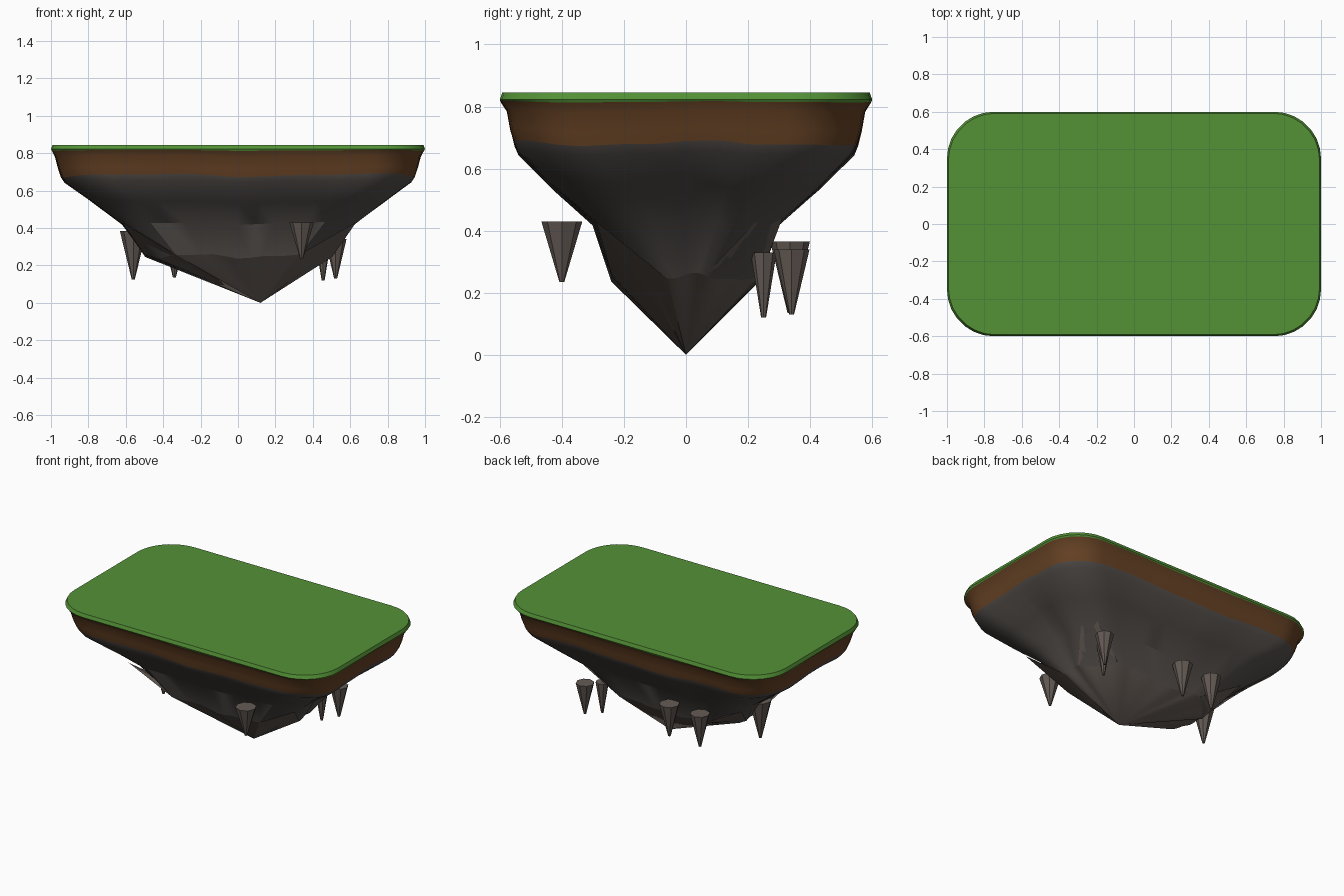
import bpy, bmesh, math
from mathutils import Vector

cube = bpy.data.objects.get("Cube")
if cube:
    bpy.data.objects.remove(cube, do_unlink=True)


def material(name, r, g, b):
    m = bpy.data.materials.new(name)
    m.use_nodes = True
    color = [(c / 255) ** 2.2 for c in (r, g, b)] + [1]
    m.diffuse_color = color
    m.node_tree.nodes["Principled BSDF"].inputs["Base Color"].default_value = color
    return m


GRASS = material("grass green", 84, 144, 57)
DIRT = material("soil brown", 102, 68, 41)
ROCK = material("dark rock", 84, 79, 76)
DEEP = material("light rock", 100, 91, 85)
APEX = Vector((0.12, 0, 0))


def finish(bm, name, mat, angle=30):
    bmesh.ops.recalc_face_normals(bm, faces=bm.faces)
    mesh = bpy.data.meshes.new(name)
    bm.to_mesh(mesh)
    bm.free()
    ob = bpy.data.objects.new(name, mesh)
    bpy.context.collection.objects.link(ob)
    mesh.materials.append(mat)
    bpy.ops.object.select_all(action="DESELECT")
    ob.select_set(True)
    bpy.context.view_layer.objects.active = ob
    bpy.ops.object.shade_smooth_by_angle(angle=math.radians(angle))


def outline(hx, hy, z, rx, ry, rough=0.0, wave=0.0, chamfer=False):
    """Rectangle with rounded or chamfered corners, evenly divided, gently wobbling."""
    corners = []
    for k, (sx, sy) in enumerate(((1, 1), (-1, 1), (-1, -1), (1, -1))):
        for i in range(8):
            a = math.pi / 2 * (k + i / 7)
            c, s = math.cos(a), math.sin(a)
            if chamfer:
                c, s = c / (abs(c) + abs(s)), s / (abs(c) + abs(s))
            corners.append((sx * (hx - rx) + rx * c, sy * (hy - ry) + ry * s, k, i))
    pts = []
    for n, (x, y, k, i) in enumerate(corners):
        pts.append((x, y))
        if i == 7:
            nx, ny = corners[(n + 1) % len(corners)][:2]
            steps = 10 if k % 2 == 0 else 6
            pts += [(x + (nx - x) * s / steps, y + (ny - y) * s / steps)
                    for s in range(1, steps)]
    ring = []
    for x, y in pts:
        a = math.atan2(y / hy, x / hx)
        f = 1 + rough * (math.sin(5 * a + z * 9) + 0.6 * math.sin(11 * a + z * 20))
        lift = wave * (math.sin(6 * a + 1) + 0.5 * math.sin(13 * a))
        ring.append(Vector((x * f, y * f, z + lift)))
    return ring


def loft(name, rings, mat, cap_top=False, tip=None):
    bm = bmesh.new()
    rows = [[bm.verts.new(p) for p in ring] for ring in rings]
    count = len(rows[0])
    for upper, lower in zip(rows, rows[1:]):
        for i in range(count):
            j = (i + 1) % count
            bm.faces.new((upper[i], upper[j], lower[j], lower[i]))
    if cap_top:
        bm.faces.new(rows[0])
    if tip:
        t = bm.verts.new(tip)
        for i in range(count):
            bm.faces.new((rows[-1][i], rows[-1][(i + 1) % count], t))
    finish(bm, name, mat)


# Outlines shared between neighbouring layers
soil_top = outline(0.995, 0.596, 0.815, 0.25, 0.25, 0, 0.002)
soil_base = outline(0.945, 0.553, 0.682, 0.24, 0.24, 0.002, 0.008)
rock_base = outline(0.50, 0.24, 0.25, 0.17, 0.18, 0.006, 0.01, chamfer=True)

# Grass slab
loft("grass_top", [outline(0.992, 0.592, 0.845, 0.25, 0.25),
                   outline(1.0, 0.6, 0.822, 0.25, 0.25), soil_top],
     GRASS, cap_top=True)

# Soil band
loft("soil_layer", [soil_top,
                    outline(0.976, 0.576, 0.785, 0.245, 0.245, 0.002, 0.004),
                    outline(0.96, 0.565, 0.725, 0.24, 0.24, 0.002, 0.004),
                    soil_base], DIRT)

# Tapering rock
loft("upper_rock", [soil_base,
                    outline(0.925, 0.54, 0.65, 0.24, 0.24, 0.004, 0.006),
                    outline(0.775, 0.43, 0.54, 0.23, 0.23, 0.008, 0.006),
                    outline(0.62, 0.30, 0.425, 0.15, 0.15, 0.008, 0.006),
                    rock_base], ROCK)

# Pointed underside
loft("rock_point", [rock_base], DEEP, tip=APEX)

# Corner spurs fanning from the point, across each chamfer, up to a peak
SPURS = (("back_left", 0, (0.71, 0.36, 0.57)), ("back_right", 17, (-0.62, 0.29, 0.43)),
         ("front_right", 30, (-0.62, -0.29, 0.43)), ("front_left", 47, (0.63, -0.29, 0.43)))
for name, start, peak in SPURS:
    bm = bmesh.new()
    a, p, l, r = [bm.verts.new(v) for v in (APEX, peak, rock_base[start], rock_base[start + 7])]
    for face in ((a, p, l), (a, r, p), (a, l, r), (p, r, l)):
        bm.faces.new(face)
    finish(bm, name + "_spur", DEEP, 20)

# Hanging stone spikes: x, y, top height, tip height, radius
SPIKES = ((0.34, -0.40, 0.43, 0.235, 0.066), (-0.56, 0.0, 0.385, 0.125, 0.072),
          (0.455, 0.25, 0.33, 0.12, 0.042), (0.522, 0.34, 0.34, 0.13, 0.058),
          (-0.34, 0.335, 0.36, 0.135, 0.062), (-0.11, 0.335, 0.365, 0.145, 0.064))
for n, (x, y, top, tip, radius) in enumerate(SPIKES):
    bm = bmesh.new()
    bmesh.ops.create_cone(bm, cap_ends=True, segments=8, radius1=0.008, radius2=radius,
                          depth=top - tip)
    bmesh.ops.translate(bm, verts=bm.verts, vec=(x, y, (top + tip) / 2))
    finish(bm, f"hanging_spike_{n + 1}", DEEP, 20)
